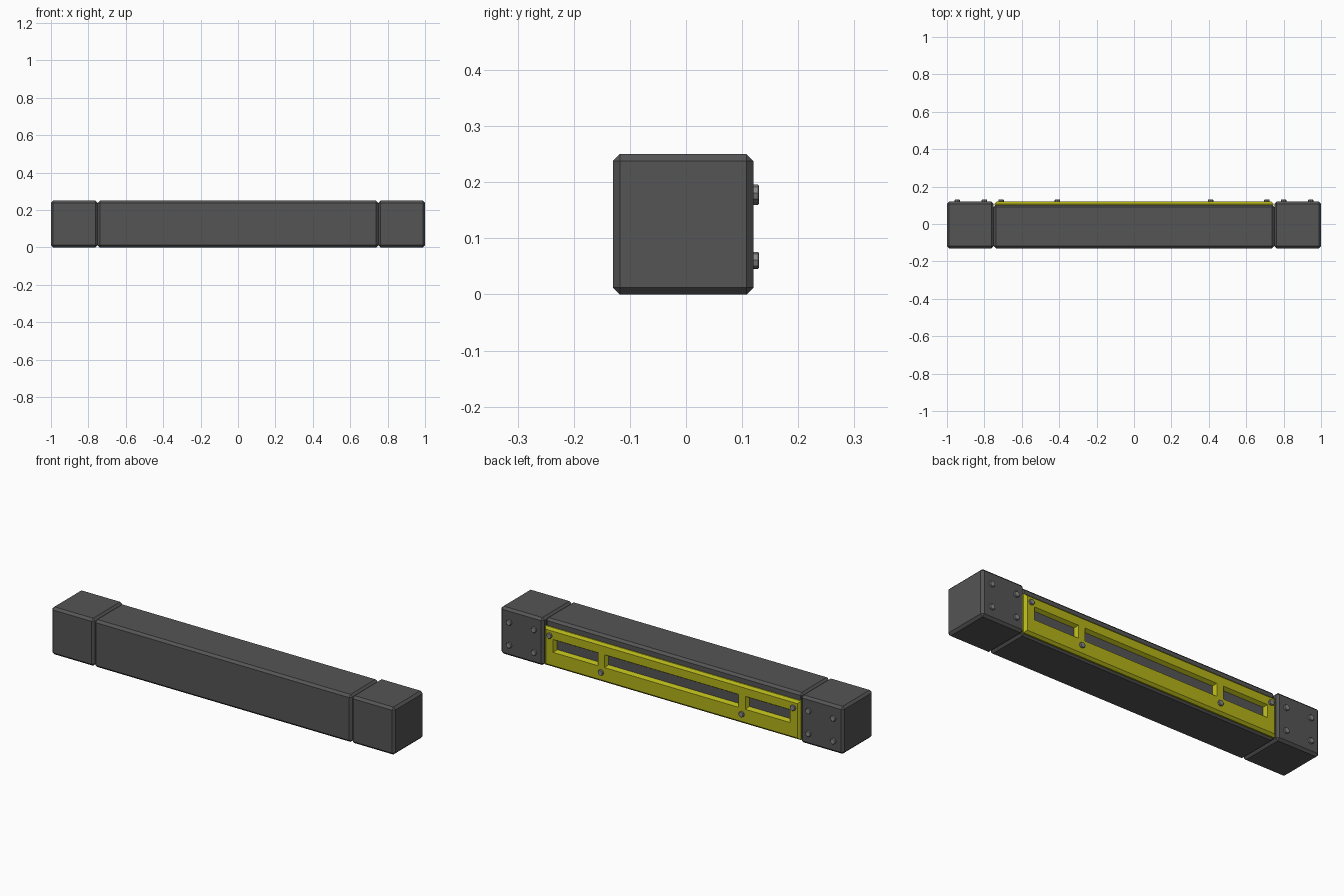
import bpy, bmesh, math
from mathutils import Matrix

if "Cube" in bpy.data.objects:
    bpy.data.objects.remove(bpy.data.objects["Cube"])


def material(name, colour):
    m = bpy.data.materials.new(name)
    m.diffuse_color = (*colour, 1)
    m.use_nodes = True
    m.node_tree.nodes["Principled BSDF"].inputs["Base Color"].default_value = m.diffuse_color
    return m


DARK = material("dark_grey", (0.09, 0.09, 0.09))
YELLOW = material("yellow", (0.45, 0.45, 0.01))
STEEL = material("steel", (0.25, 0.25, 0.25))


def finish(bm, name, mat=None):
    bmesh.ops.recalc_face_normals(bm, faces=bm.faces)
    mesh = bpy.data.meshes.new(name)
    bm.to_mesh(mesh)
    bm.free()
    ob = bpy.data.objects.new(name, mesh)
    bpy.context.collection.objects.link(ob)
    if mat:
        mesh.materials.append(mat)
    return ob


def box(lo, hi):
    bm = bmesh.new()
    bmesh.ops.create_cube(bm, size=1)
    for v in bm.verts:
        for i in range(3):
            v.co[i] = hi[i] if v.co[i] > 0 else lo[i]
    return bm


def chamfer(bm, edges, width):
    bmesh.ops.bevel(bm, geom=edges, offset=width, offset_type='OFFSET',
                    segments=1, affect='EDGES')


# Main beam and the two end blocks
def block(name, lo, hi):
    bm = box(lo, hi)
    chamfer(bm, bm.edges[:], 0.012)
    return finish(bm, name, DARK)


block("main_beam", (-0.75, -0.13, 0), (0.75, 0.102, 0.25))
block("end_block_left", (-1, -0.13, 0), (-0.75, 0.12, 0.25))
block("end_block_right", (0.75, -0.13, 0), (1, 0.12, 0.25))

# Rear cover plate, chamfered around its outer face
bm = box((-0.745, 0.10, 0.008), (0.745, 0.12, 0.213))
front = [e for e in bm.edges if all(v.co.y > 0.11 for v in e.verts)]
chamfer(bm, front, 0.012)
plate = finish(bm, "rear_plate", YELLOW)

# Sloped-rim windows cut through the plate
for x0, x1 in ((-0.69, -0.43), (-0.39, 0.39), (0.43, 0.69)):
    z0, z1, slope = 0.09, 0.158, 0.006
    bm = box((x0 - slope, 0.09, z0 - slope), (x1 + slope, 0.13, z1 + slope))
    for v in bm.verts:
        if v.co.y < 0.11:
            v.co.x += 4 * slope * (1 if v.co.x < (x0 + x1) / 2 else -1)
            v.co.z += 4 * slope * (1 if v.co.z < (z0 + z1) / 2 else -1)
    cutter = finish(bm, "window_cutter")
    mod = plate.modifiers.new("window", 'BOOLEAN')
    mod.operation = 'DIFFERENCE'
    mod.solver = 'EXACT'
    mod.object = cutter
    bpy.context.view_layer.objects.active = plate
    bpy.ops.object.modifier_apply(modifier=mod.name)
    bpy.data.objects.remove(cutter)


# Bolt heads on the back
def bolt(name, x, z):
    bm = bmesh.new()
    bmesh.ops.create_cone(bm, cap_ends=True, segments=8, radius1=0.015, radius2=0.015,
                          depth=0.02,
                          matrix=Matrix.Translation((x, 0.12, z)) @ Matrix.Rotation(-math.pi / 2, 4, 'X'))
    rim = [e for e in bm.edges if all(v.co.y > 0.125 for v in e.verts)]
    chamfer(bm, rim, 0.002)
    finish(bm, name, STEEL)


for side in (-1, 1):
    for x in (0.80, 0.945):
        for z in (0.061, 0.181):
            bolt("end_block_bolt", side * x, z)
    bolt("plate_bolt_upper", side * 0.71, 0.174)
    bolt("plate_bolt_lower", side * 0.41, 0.06)
